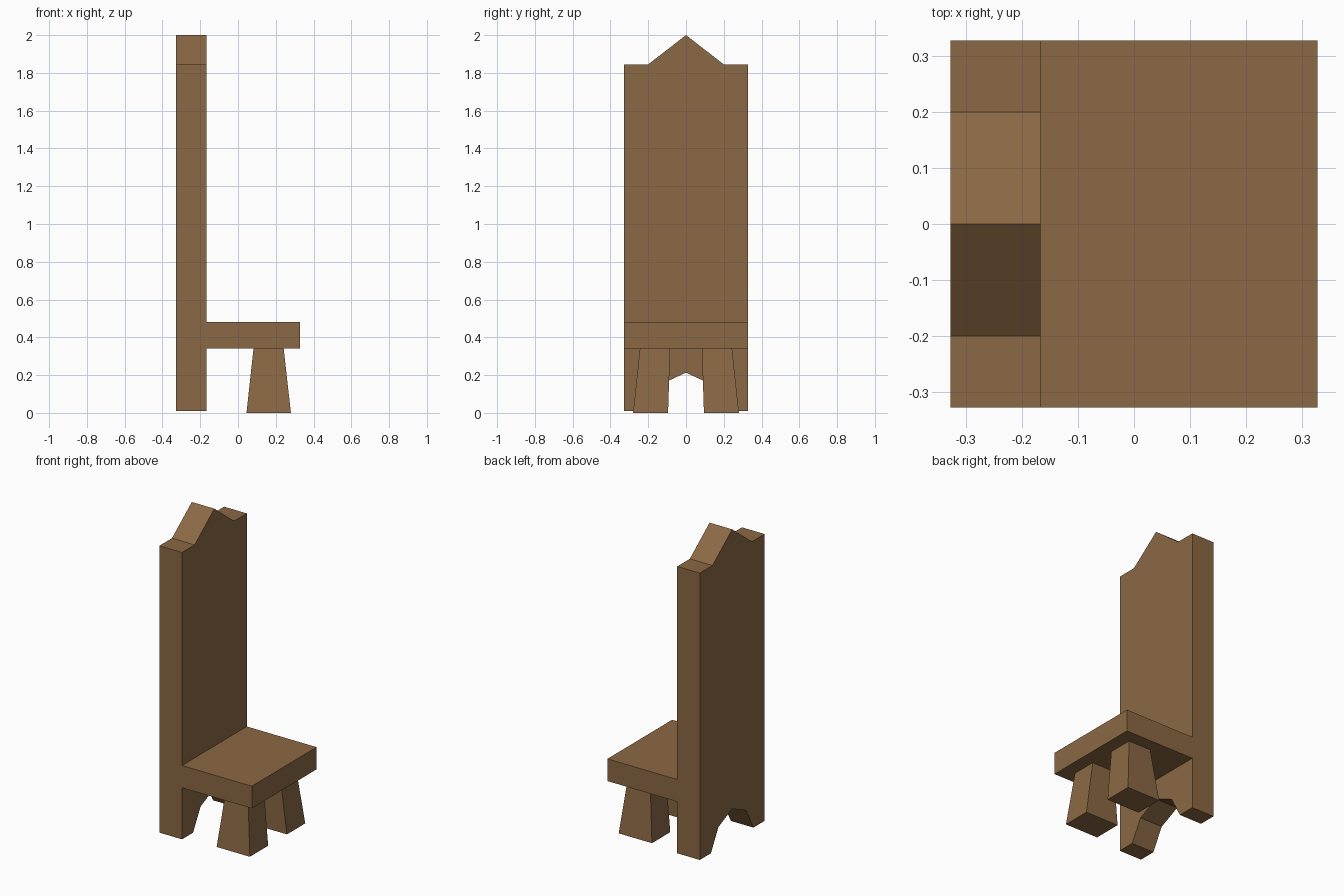
import bpy
import bmesh

if "Cube" in bpy.data.objects:
    bpy.data.objects.remove(bpy.data.objects["Cube"])

wood = bpy.data.materials.new("brown wood")
wood.diffuse_color = (0.26, 0.14, 0.058, 1)
wood.use_nodes = True
wood.node_tree.nodes["Principled BSDF"].inputs["Base Color"].default_value = wood.diffuse_color


def loft(name, start, end):
    """Solid between two matching closed loops of points."""
    bm = bmesh.new()
    a = [bm.verts.new(p) for p in start]
    b = [bm.verts.new(p) for p in end]
    bm.faces.new(a)
    bm.faces.new(b[::-1])
    n = len(a)
    for i in range(n):
        j = (i + 1) % n
        bm.faces.new((a[i], b[i], b[j], a[j]))
    bmesh.ops.recalc_face_normals(bm, faces=bm.faces)
    mesh = bpy.data.meshes.new(name)
    bm.to_mesh(mesh)
    bm.free()
    mesh.materials.append(wood)
    obj = bpy.data.objects.new(name, mesh)
    bpy.context.collection.objects.link(obj)
    return obj


def rect(x0, x1, y0, y1, z):
    return [(x0, y0, z), (x1, y0, z), (x1, y1, z), (x0, y1, z)]


# Tall back plank: peaked top, arched cutout between its feet
half = [(0.0, 2.0), (0.2, 1.845), (0.327, 1.845), (0.327, 0.01),
        (0.215, 0.01), (0.14, 0.148), (0.0, 0.213)]
profile = half + [(-y, z) for y, z in half[-2:0:-1]]
loft("back", [(-0.327, y, z) for y, z in profile],
     [(-0.167, y, z) for y, z in profile])

# Seat slab
loft("seat", rect(-0.167, 0.327, -0.327, 0.327, 0.34),
     rect(-0.167, 0.327, -0.327, 0.327, 0.482))

# Tapered front legs
for side, label in ((-1, "right"), (1, "left")):
    loft(f"{label}_leg",
         rect(0.045, 0.28, side * 0.095, side * 0.28, 0.0),
         rect(0.082, 0.242, side * 0.084, side * 0.244, 0.34))
